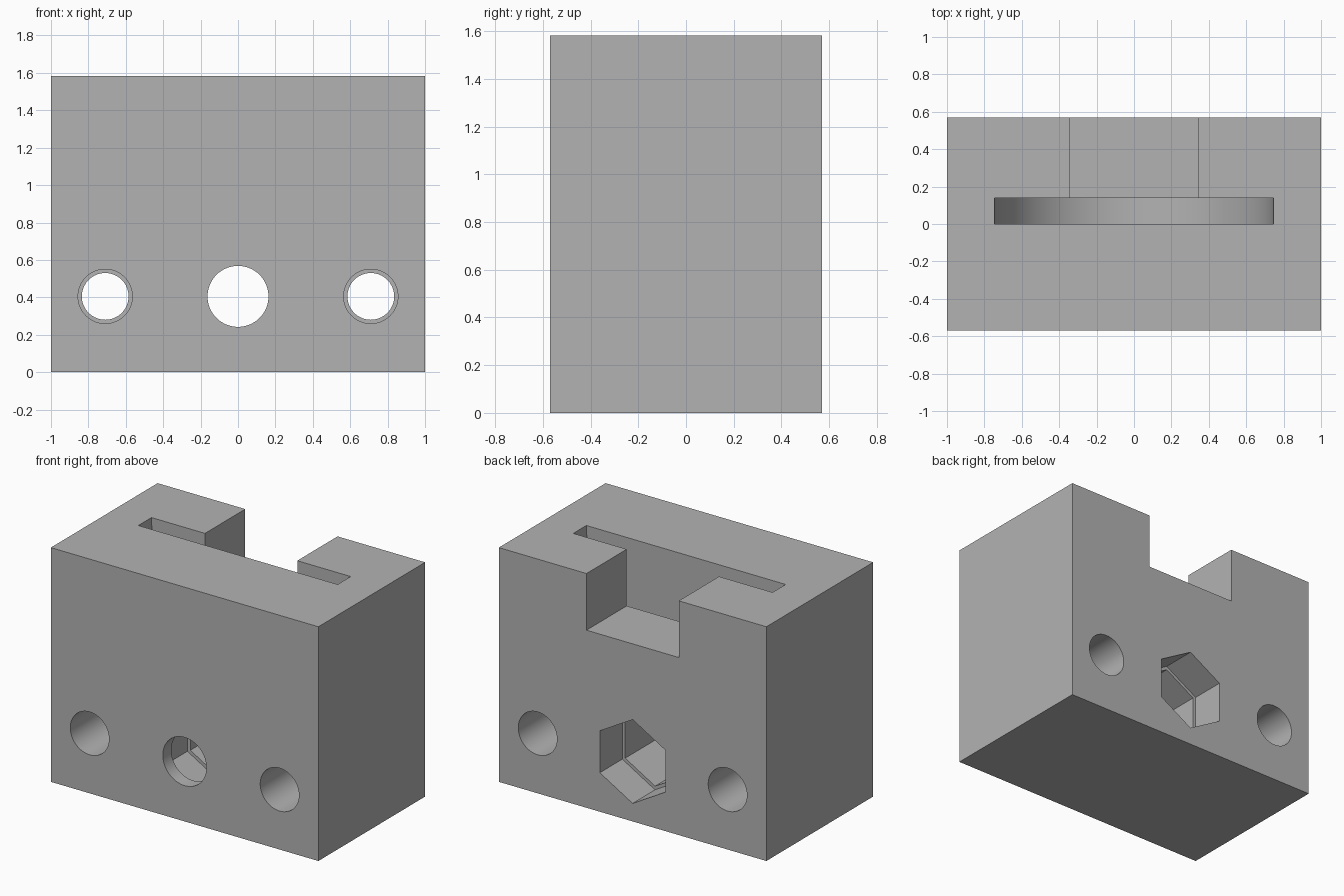
import bpy, bmesh, math
from mathutils import Matrix

if "Cube" in bpy.data.objects:
    bpy.data.objects.remove(bpy.data.objects["Cube"])

W, D, H = 1.0, 0.57, 1.583      # half width, half depth, height
HOLE_Z = 0.405

grey = bpy.data.materials.new("plain grey")
grey.diffuse_color = (0.45, 0.45, 0.45, 1)
grey.use_nodes = True
grey.node_tree.nodes["Principled BSDF"].inputs["Base Color"].default_value = grey.diffuse_color


def make(name, bm):
    bmesh.ops.recalc_face_normals(bm, faces=bm.faces)
    mesh = bpy.data.meshes.new(name)
    bm.to_mesh(mesh)
    bm.free()
    obj = bpy.data.objects.new(name, mesh)
    bpy.context.collection.objects.link(obj)
    mesh.materials.append(grey)
    return obj


def box(name, x0, x1, y0, y1, z0, z1):
    bm = bmesh.new()
    bmesh.ops.create_cube(bm, size=1)
    m = Matrix.Translation(((x0 + x1) / 2, (y0 + y1) / 2, (z0 + z1) / 2))
    m = m @ Matrix.Diagonal((x1 - x0, y1 - y0, z1 - z0, 1))
    bmesh.ops.transform(bm, matrix=m, verts=bm.verts)
    return make(name, bm)


def prism(name, points, y0, y1):
    """Extrude an x/z outline along y."""
    bm = bmesh.new()
    face = bm.faces.new([bm.verts.new((x, y0, z)) for x, z in points])
    new = bmesh.ops.extrude_face_region(bm, geom=[face])["geom"]
    verts = [v for v in new if isinstance(v, bmesh.types.BMVert)]
    bmesh.ops.translate(bm, verts=verts, vec=(0, y1 - y0, 0))
    return make(name, bm)


def ring(x, z, r, n):
    return [(x + r * math.sin(2 * math.pi * i / n),
             z + r * math.cos(2 * math.pi * i / n)) for i in range(n)]


block = box("block", -W, W, -D, D, 0, H)
cutters = []

# Side bores, slightly narrower in the middle
for x in (-0.71, 0.71):
    cutters.append(prism("bore", ring(x, HOLE_Z, 0.125, 64), -0.8, 0.8))
    cutters.append(prism("front_bore", ring(x, HOLE_Z, 0.145, 64), -0.8, -0.2))
    cutters.append(prism("back_bore", ring(x, HOLE_Z, 0.145, 64), 0.2, 0.8))

# Centre: round front hole opening into a stepped hexagonal pocket
cutters.append(prism("centre_hole", ring(0, HOLE_Z, 0.163, 64), -0.8, -0.4))
cutters.append(prism("hex_middle", ring(0, HOLE_Z, 0.258, 6), -0.3, 0.45))
cutters.append(prism("hex_front", ring(0, HOLE_Z, 0.283, 6), -0.48, -0.19))
cutters.append(prism("hex_back", ring(0, HOLE_Z, 0.283, 6), 0.33, 0.8))

# Round-bottomed slot for a disc, open at the top
R = 0.745
arc = [(R * math.cos(a), H + R * math.sin(a))
       for a in (math.pi * (1 + i / 64) for i in range(65))]
cutters.append(prism("disc_slot", arc + [(R, H + 0.2), (-R, H + 0.2)], 0.0, 0.14))

# Rectangular notch from the slot out through the back
cutters.append(box("notch", -0.345, 0.345, 0.07, 0.8, 1.2, H + 0.3))

for c in cutters:
    c.hide_render = True
    mod = block.modifiers.new(c.name, "BOOLEAN")
    mod.operation = "DIFFERENCE"
    mod.solver = "EXACT"
    mod.object = c

# Bake the cuts and remove the helpers
bpy.context.view_layer.update()
result = bpy.data.meshes.new_from_object(
    block.evaluated_get(bpy.context.evaluated_depsgraph_get()))
block.modifiers.clear()
block.data = result
for c in cutters:
    bpy.data.objects.remove(c)

bpy.context.view_layer.objects.active = block
block.select_set(True)
bpy.ops.object.shade_smooth_by_angle(angle=math.radians(25))
